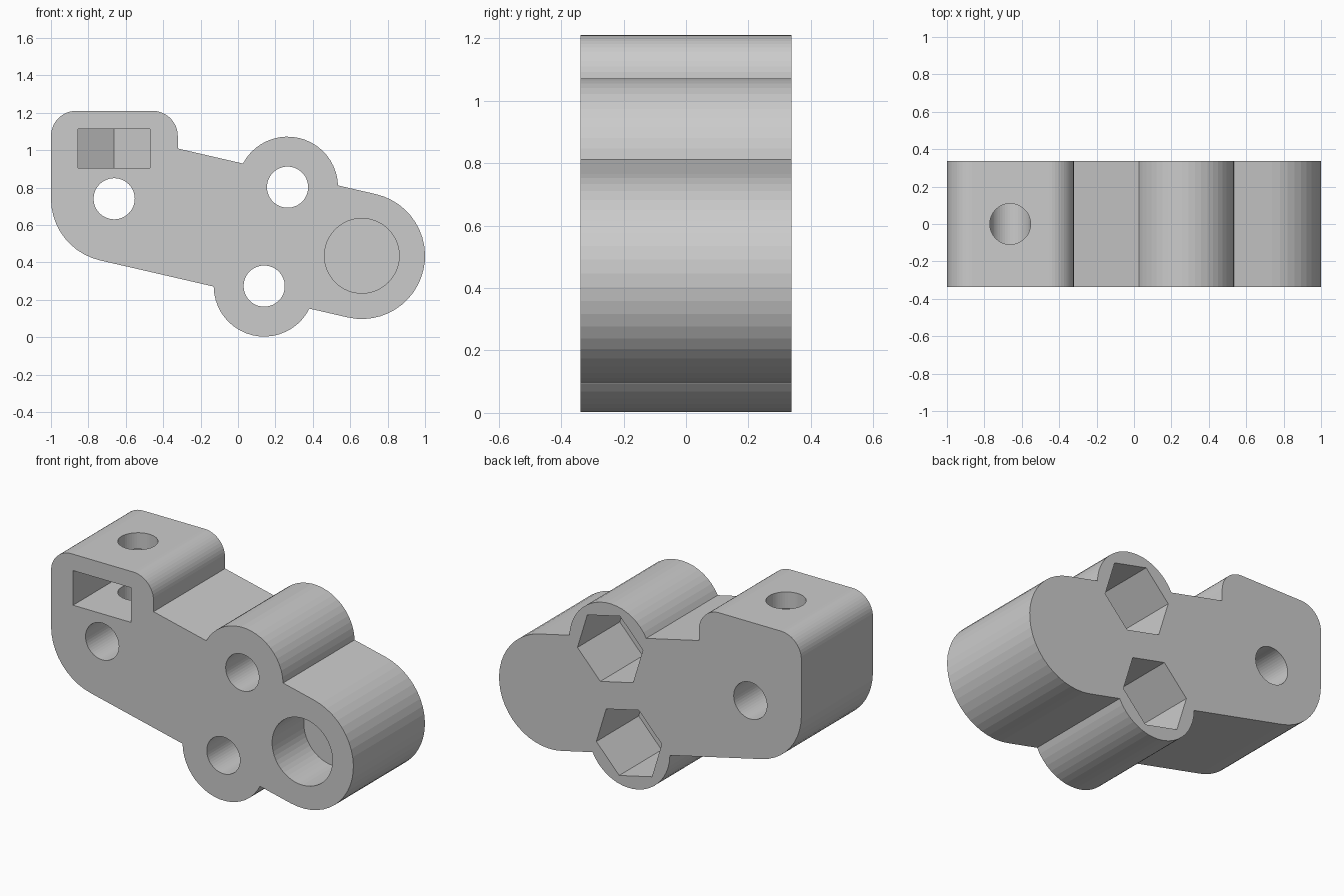
import bpy, bmesh
from math import sin, cos, asin, atan2, pi, radians
from mathutils import Vector

if "Cube" in bpy.data.objects:
    bpy.data.objects.remove(bpy.data.objects["Cube"])

HALF = 0.338                                   # half thickness and end radius
RIGHT, LEFT = Vector((0.662, 0.435)), Vector((-0.662, 0.74))
UPPER, LOWER = Vector((0.265, 0.802)), Vector((0.14, 0.273))
LOBE, HOLE, NUT = 0.27, 0.11, 0.222
AXIS = (RIGHT - LEFT).normalized()
NORMAL = Vector((-AXIS.y, AXIS.x))
TILT = atan2(AXIS.y, AXIS.x)


def arc(c, r, a0, a1, full=48):
    n = max(2, round(abs(a1 - a0) / (2 * pi) * full))
    return [(c[0] + r * cos(a0 + (a1 - a0) * i / n),
             c[1] + r * sin(a0 + (a1 - a0) * i / n)) for i in range(n + 1)]


def circle(c, r, sides=48, start=0.0):
    return arc(c, r, start, start + 2 * pi, sides)[:-1]


def prism(name, pts, lo, hi, vertical=False):
    """Extrude a 2D outline along y, or along z when vertical."""
    bm = bmesh.new()
    place = lambda p, d: (p[0], p[1], d) if vertical else (p[0], d, p[1])
    face = bm.faces.new([bm.verts.new(place(p, lo)) for p in pts])
    ext = bmesh.ops.extrude_face_region(bm, geom=[face])["geom"]
    step = (0, 0, hi - lo) if vertical else (0, hi - lo, 0)
    bmesh.ops.translate(bm, vec=step, verts=[v for v in ext if isinstance(v, bmesh.types.BMVert)])
    bmesh.ops.recalc_face_normals(bm, faces=bm.faces)
    mesh = bpy.data.meshes.new(name)
    bm.to_mesh(mesh)
    bm.free()
    ob = bpy.data.objects.new(name, mesh)
    bpy.context.collection.objects.link(ob)
    return ob


# Body outline: tilted arm, two round lobes and a squared tab
up = asin((HALF - (UPPER - LEFT).dot(NORMAL)) / LOBE)
down = asin((-HALF - (LOWER - LEFT).dot(NORMAL)) / LOBE)
tab_x, tab_top, fillet = -0.322, 1.21, 0.135
edge = RIGHT + NORMAL * HALF
outline = arc(RIGHT, HALF, TILT - pi / 2, TILT + pi / 2)
outline += arc(UPPER, LOBE, TILT + up, TILT + pi - up)
outline += [(tab_x, edge.y + (tab_x - edge.x) * AXIS.y / AXIS.x)]
outline += arc((tab_x - fillet, tab_top - fillet), fillet, 0, pi / 2)
outline += arc((-1 + fillet, tab_top - fillet), fillet, pi / 2, pi)
outline += arc(LEFT, HALF, pi, TILT + 1.5 * pi)
outline += arc(LOWER, LOBE, TILT + pi - down, TILT + 2 * pi + down)
body = prism("bracket_body", outline, -HALF, HALF)

# Through holes, and hexagonal nut pockets in the back
cutters = [prism("bolt_hole", circle(c, HOLE), -1, 1) for c in (LEFT, UPPER, LOWER)]
cutters += [prism("nut_pocket", circle(c, NUT, 6, TILT), HALF - 0.40, 1) for c in (UPPER, LOWER)]

# Blind round pocket in the front
cutters.append(prism("round_pocket", circle(RIGHT, 0.2), -1, -HALF + 0.3))

# Nut slot in the tab, with a screw hole from the top
nut = [(LEFT.x + x, y) for x, y in circle((0, 0), NUT, 6, radians(30))]
slot = nut[:3] + [(nut[2][0], -1), (nut[0][0], -1)]
cutters.append(prism("nut_slot", slot, 0.905, 1.112, True))
cutters.append(prism("screw_hole", circle((LEFT.x, 0), HOLE - 0.001), 0.75, 2, True))

bpy.context.view_layer.objects.active = body
for cutter in cutters:
    cutter.hide_render = True
    mod = body.modifiers.new("cut", "BOOLEAN")
    mod.operation, mod.solver, mod.object = "DIFFERENCE", "EXACT", cutter
    bpy.ops.object.modifier_apply(modifier=mod.name)
    bpy.data.objects.remove(cutter)
